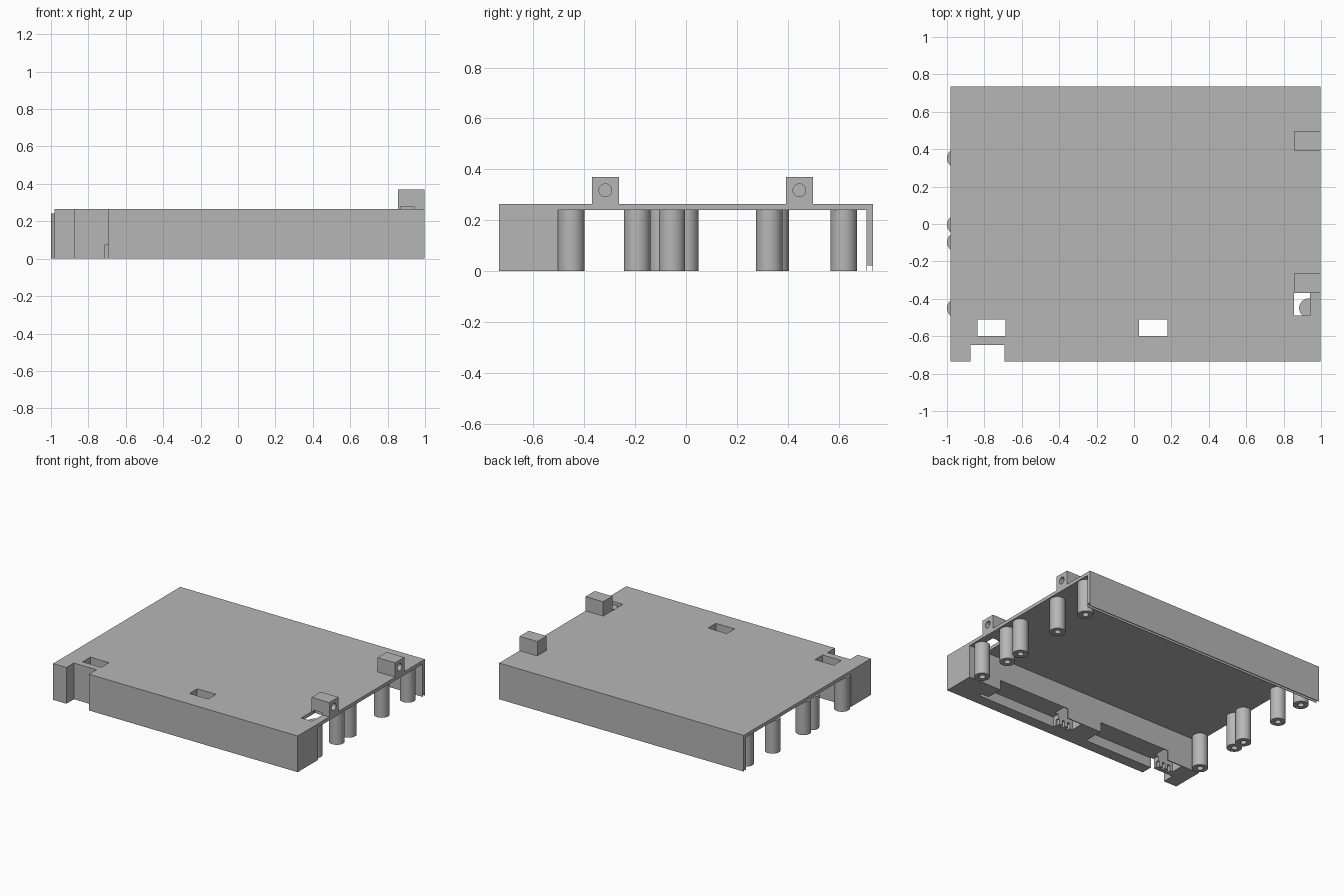
import bpy
import bmesh
import math
from mathutils import Matrix, Vector

if "Cube" in bpy.data.objects:
    bpy.data.objects.remove(bpy.data.objects["Cube"], do_unlink=True)

grey = bpy.data.materials.new("plain grey")
grey.use_nodes = True
colour = (0.47, 0.47, 0.47, 1)
grey.diffuse_color = colour
grey.node_tree.nodes["Principled BSDF"].inputs["Base Color"].default_value = colour


def make(name, bm):
    bmesh.ops.recalc_face_normals(bm, faces=bm.faces)
    mesh = bpy.data.meshes.new(name)
    bm.to_mesh(mesh)
    bm.free()
    mesh.materials.append(grey)
    ob = bpy.data.objects.new(name, mesh)
    bpy.context.collection.objects.link(ob)
    return ob


def box(name, low, high):
    low, high = Vector(low), Vector(high)
    bm = bmesh.new()
    bmesh.ops.create_cube(bm, size=1)
    bmesh.ops.scale(bm, vec=high - low, verts=bm.verts)
    bmesh.ops.translate(bm, vec=(low + high) / 2, verts=bm.verts)
    return make(name, bm)


def cylinder(name, centre, radius, depth, rotation=Matrix()):
    bm = bmesh.new()
    bmesh.ops.create_cone(bm, cap_ends=True, segments=32, radius1=radius,
                          radius2=radius, depth=depth,
                          matrix=Matrix.Translation(centre) @ rotation)
    return make(name, bm)


def select(ob):
    bpy.ops.object.select_all(action="DESELECT")
    ob.select_set(True)
    bpy.context.view_layer.objects.active = ob


def cut(ob, cutter):
    cutter.hide_render = True
    mod = ob.modifiers.new("cut", "BOOLEAN")
    mod.operation = "DIFFERENCE"
    mod.solver = "EXACT"
    mod.object = cutter
    select(ob)
    bpy.ops.object.modifier_apply(modifier=mod.name)
    bpy.data.objects.remove(cutter, do_unlink=True)


def smooth(ob):
    select(ob)
    bpy.ops.object.shade_smooth_by_angle(angle=math.radians(35))


# Housing: front block, top plate and back wall with a grooved lower edge
profile = [(-0.735, 0), (-0.503, 0), (-0.503, 0.24), (0.708, 0.24), (0.708, 0),
           (0.711, 0), (0.711, 0.022), (0.732, 0.022), (0.732, 0),
           (0.735, 0), (0.735, 0.265), (-0.735, 0.265)]
bm = bmesh.new()
face = bm.faces.new([bm.verts.new((-0.982, y, z)) for y, z in profile])
side = bmesh.ops.extrude_face_region(bm, geom=[face])["geom"]
bmesh.ops.translate(bm, vec=(1.98, 0, 0),
                    verts=[v for v in side if isinstance(v, bmesh.types.BMVert)])
housing = make("housing", bm)

# Corner notch in the front block
cut(housing, box("cutter", (-0.875, -0.8, -0.1), (-0.692, -0.648, 0.4)))

# Two matching bays under the front block, each with a window through the top
for shift in (0, -0.865):
    cut(housing, box("cutter", (0.15 + shift, -0.652, -0.1), (0.73 + shift, -0.45, 0.073)))
    cut(housing, box("cutter", (0.027 + shift, -0.6, -0.1), (0.178 + shift, -0.51, 0.4)))
    for x in (0.05, 0.095, 0.14):
        cut(housing, box("cutter", (x + shift, -0.625, -0.1), (x + 0.02 + shift, -0.59, 0.04)))
cut(housing, box("cutter", (0.72, -0.652, -0.1), (0.79, -0.625, 0.03)))

# Side opening in the plate, beside the front lug
cut(housing, box("cutter", (0.855, -0.49, 0.2), (0.942, -0.33, 0.3)))

# Drilled lugs on top
for name, y in (("front_lug", -0.317), ("back_lug", 0.445)):
    lug = box(name, (0.855, y - 0.053, 0.265), (0.998, y + 0.053, 0.37))
    cut(lug, cylinder("cutter", (0.998, y, 0.318), 0.025, 0.22,
                      Matrix.Rotation(math.pi / 2, 4, "Y")))
    if y < 0:
        cut(lug, box("cutter", (0.87, -0.4, 0.2), (0.942, -0.33, 0.28)))
    smooth(lug)

# Hollow screw pillars along both sides
rows = {
    "left": [(0.935, -0.45), (0.935, -0.192), (0.935, -0.055), (0.935, 0.327), (0.94, 0.62)],
    "right": [(-0.948, -0.45), (-0.948, -0.097), (-0.948, -0.003), (-0.948, 0.352), (-0.92, 0.62)],
}
for side_name, spots in rows.items():
    for i, (x, y) in enumerate(spots):
        pillar = cylinder(f"{side_name}_pillar_{i + 1}", (x, y, 0.121), 0.052, 0.242)
        cut(pillar, cylinder("cutter", (x, y, 0), 0.021, 0.36))
        smooth(pillar)
